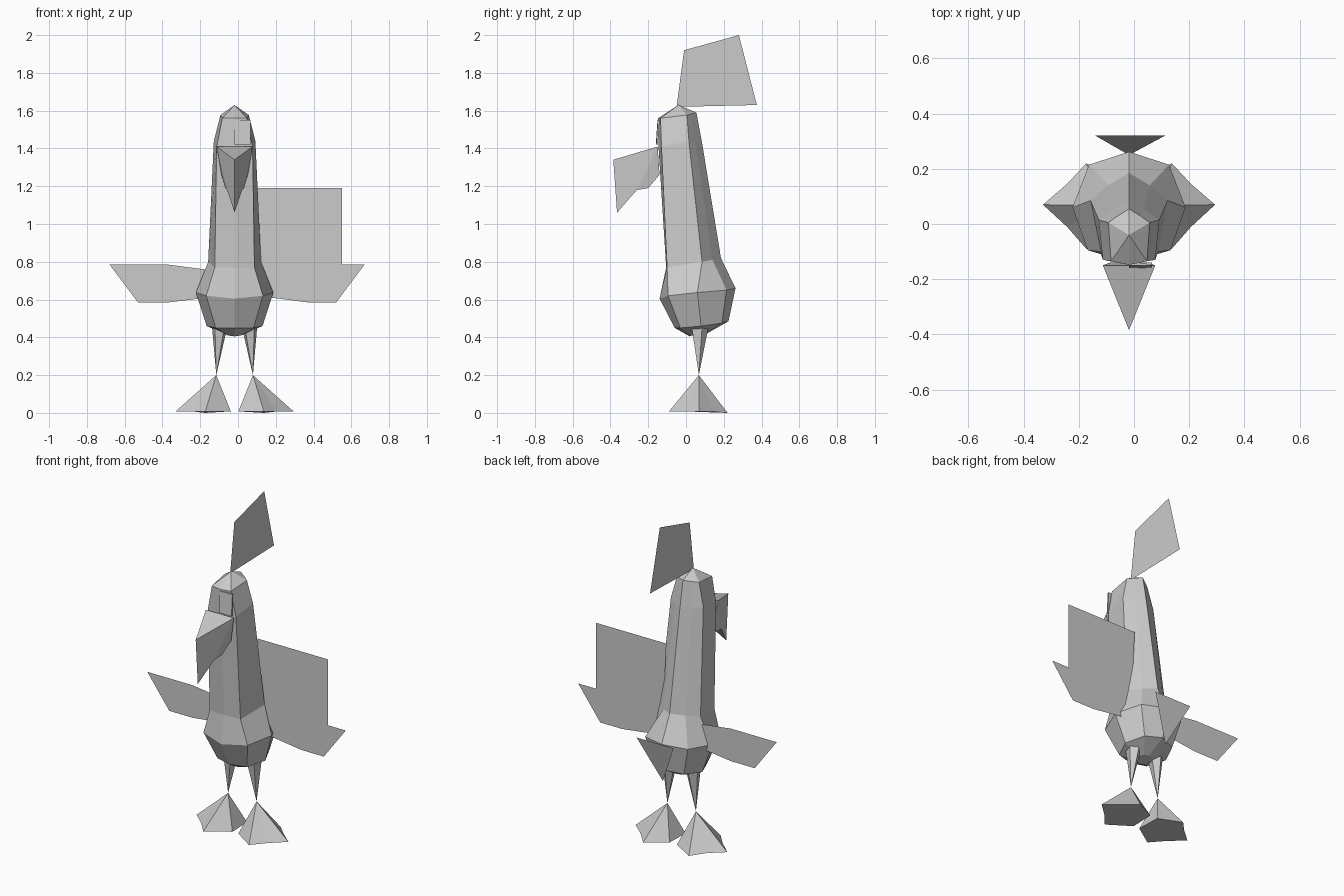
import bpy, bmesh, math

if "Cube" in bpy.data.objects:
    bpy.data.objects.remove(bpy.data.objects["Cube"])

CX = -0.018  # symmetry plane of the bird

grey = bpy.data.materials.new("plain grey")
grey.diffuse_color = (0.6, 0.6, 0.6, 1)
grey.use_nodes = True
grey.node_tree.nodes["Principled BSDF"].inputs["Base Color"].default_value = grey.diffuse_color


def make(name, verts, faces, closed=True):
    me = bpy.data.meshes.new(name)
    me.from_pydata(verts, [], faces)
    if closed:
        bm = bmesh.new()
        bm.from_mesh(me)
        bmesh.ops.recalc_face_normals(bm, faces=bm.faces)
        bm.to_mesh(me)
        bm.free()
    me.materials.append(grey)
    ob = bpy.data.objects.new(name, me)
    bpy.context.collection.objects.link(ob)
    return ob


def cone(name, apex, ring):
    n = len(ring)
    faces = [(i, (i + 1) % n, n) for i in range(n)] + [tuple(range(n))]
    return make(name, ring + [apex], faces)


# body: stacked eight-sided rings, each given as half (offset x, y, z) front to back
rings = [
    [(0, .02, .405), (.035, .03, .41), (.045, .07, .415), (.03, .10, .42), (0, .11, .42)],
    [(0, -.06, .45), (.10, -.03, .45), (.148, .08, .46), (.10, .19, .475), (0, .225, .485)],
    [(0, -.14, .605), (.15, -.095, .62), (.205, .06, .637), (.145, .215, .65), (0, .262, .66)],
    [(0, -.105, .77), (.105, -.10, .77), (.14, .085, .80), (.075, .14, .81), (0, .185, .82)],
    [(0, -.145, 1.40), (.095, -.13, 1.41), (.11, .015, 1.44), (.055, .05, 1.43), (0, .085, 1.43)],
    [(0, -.148, 1.56), (.065, -.135, 1.56), (.075, .005, 1.577), (.04, .03, 1.583), (0, .055, 1.59)],
]
verts, faces = [], []
for half in rings:
    verts += [(CX + x, y, z) for x, y, z in half]
    verts += [(CX - x, y, z) for x, y, z in half[3:0:-1]]
for r in range(len(rings) - 1):
    for i in range(8):
        a, b = r * 8 + i, r * 8 + (i + 1) % 8
        faces.append((a, b, b + 8, a + 8))
faces.append(tuple(range(8)))
top = len(verts)
verts.append((CX, -.04, 1.63))
faces += [(top - 8 + i, top - 8 + (i + 1) % 8, top) for i in range(8)]
make("body", verts, faces)

# beak with hanging tip
half = [(.095, -.15, 1.41), (.07, -.14, 1.26), (.05, -.20, 1.19), (.04, -.26, 1.18)]
bv = [(CX + x, y, z) for x, y, z in half] + [(CX - x, y, z) for x, y, z in half]
bv += [(CX, -.385, 1.34), (CX, -.365, 1.06)]
make("beak", bv, [(0, 4, 8), (0, 8, 9, 3), (0, 3, 2, 1), (4, 7, 9, 8), (4, 5, 6, 7),
                  (3, 9, 7), (2, 3, 7, 6), (1, 2, 6, 5), (0, 1, 5, 4)])

# face plate on one side of the head
px = [(CX, .066)[i] for i in (0, 1, 1, 0)]
outline = [(1.42, -.160), (1.42, -.158), (1.55, -.149), (1.55, -.151)]
pv = [(x, y, z) for x, (z, y) in zip(px, outline)] + [(x, y + .009, z) for x, (z, y) in zip(px, outline)]
make("face_plate", pv, [(0, 1, 2, 3), (7, 6, 5, 4)] +
     [(i, i + 4, (i + 1) % 4 + 4, (i + 1) % 4) for i in range(4)])

# comb: flat sheet on the symmetry plane
make("comb", [(CX, y, z) for y, z in [(-.05, 1.62), (.375, 1.63), (.28, 2.0), (-.01, 1.92)]],
     [(0, 1, 2, 3)], False)

# wings: flat sheets, one folded down and one with a raised panel
WY = .09
left = [(-.68, .785), (-.53, .585), (-.37, .585), (-.16, .61), (-.10, .75), (-.37, .785)]
right = [(.10, .62), (.37, .585), (.52, .585), (.67, .785), (.55, .785), (.55, 1.19), (.07, 1.19)]
for name, pts in (("left_wing", left), ("right_wing", right)):
    make(name, [(x, WY, z) for x, z in pts], [tuple(range(len(pts)))], False)

# tail: slanting triangle
make("tail", [(CX - .122, .32, .69), (CX + .13, .32, .69), (CX, .25, .43)], [(0, 2, 1)], False)

# legs tapering to a point, and pyramid feet
foot = [(.312, .07), (.225, .145), (.155, .22), (.025, .15), (.02, .0), (.155, -.09), (.225, -.01)]
for side, s in (("left", -1), ("right", 1)):
    ring = []
    for k in range(5):
        a = math.radians(72 * k + 90)
        ring.append((CX + s * (.078 + .045 * math.cos(a)), .07 + .052 * math.sin(a), .47))
    tip = (CX + s * .097, .068, .2)
    cone(side + "_leg", tip, ring)
    cone(side + "_foot", tip, [(CX + s * x, y, .0 if i == 2 else .008)
                               for i, (x, y) in enumerate(foot)])
